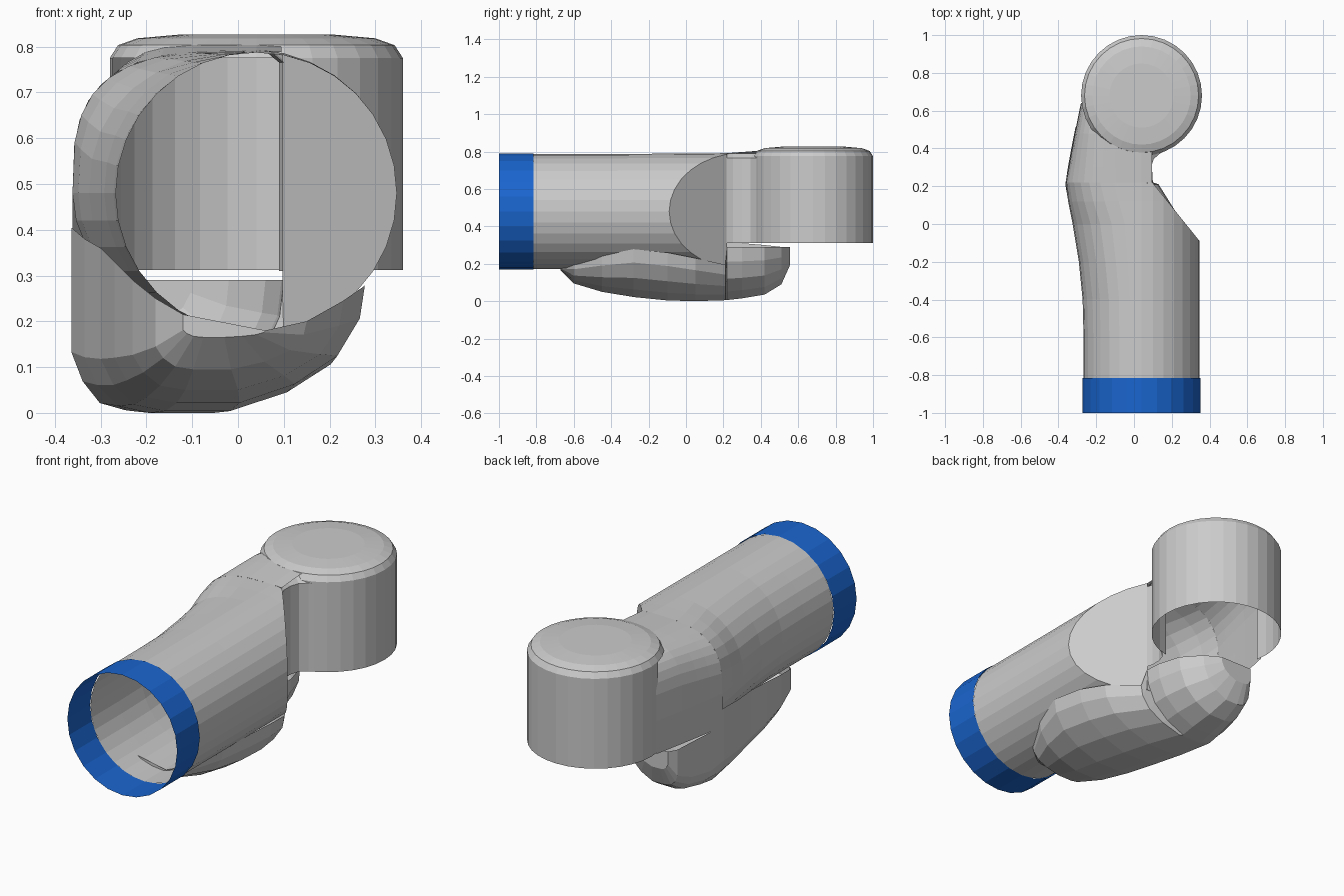
import bpy, bmesh
from math import sin, cos, pi, radians
from mathutils import Vector

if "Cube" in bpy.data.objects:
    bpy.data.objects.remove(bpy.data.objects["Cube"])

CX, CZ = 0.04, 0.48   # tube axis


def finish(name, bm):
    bmesh.ops.remove_doubles(bm, verts=bm.verts, dist=0.0005)
    bmesh.ops.recalc_face_normals(bm, faces=bm.faces)
    me = bpy.data.meshes.new(name)
    bm.to_mesh(me)
    bm.free()
    ob = bpy.data.objects.new(name, me)
    bpy.context.collection.objects.link(ob)
    return ob


def loft(bm, rings, closed=True):
    """Skin a series of point rings with quads."""
    rows = [[bm.verts.new(p) for p in r] for r in rings]
    n = len(rows[0])
    for a, b in zip(rows, rows[1:]):
        for i in range(n if closed else n - 1):
            j = (i + 1) % n
            bm.faces.new((a[i], a[j], b[j], b[i]))
    return rows


def lerp(table, t):
    if t <= table[0][0]:
        return table[0][1]
    for (a, va), (b, vb) in zip(table, table[1:]):
        if t <= b:
            return va + (vb - va) * (t - a) / (b - a)
    return table[-1][1]


LEFT = [(-0.45, -0.267), (-0.2, -0.292), (0, -0.325), (0.2, -0.365),
        (0.45, -0.32), (0.66, -0.277)]
SQUARE = [(-0.4, 2), (0.0, 2.3), (0.22, 3.2), (0.5, 3.8)]
HEIGHT = [(-0.4, 0.307), (0.2, 0.31), (0.36, 0.322), (0.5, 0.332)]


def body_point(y, ang):
    """Round on the right and below, squarer and wider at the upper left."""
    c, s = cos(ang), sin(ang)
    e = 2 / lerp(SQUARE, y) if c < 0 and s > 0 else 1
    rx = CX - lerp(LEFT, y) if c < 0 else 0.307
    rz = lerp(HEIGHT, y) if s > 0 else 0.307
    x = CX + rx * abs(c) ** e * (1 if c > 0 else -1)
    z = CZ + rz * abs(s) ** e * (1 if s > 0 else -1)
    return (x, y, z)


# Blue collar
bm = bmesh.new()
loft(bm, [[(CX + 0.313 * cos(2 * pi * i / 24), y, CZ + 0.31 * sin(2 * pi * i / 24))
           for i in range(24)] for y in (-1, -0.815)])
collar = finish("end_collar", bm)
blue = bpy.data.materials.new("blue")
blue.diffuse_color = (0.01, 0.13, 0.62, 1)
blue.use_nodes = True
blue.node_tree.nodes["Principled BSDF"].inputs["Base Color"].default_value = blue.diffuse_color
collar.data.materials.append(blue)

# Main tube, sliced by a slanted flat face on the right
bm = bmesh.new()
loft(bm, [[body_point(y, 2 * pi * i / 32) for i in range(32)]
          for y in (-0.82, -0.6, -0.4, -0.2, 0, 0.12, 0.22)])
cut = bmesh.ops.bisect_plane(
    bm, geom=bm.verts[:] + bm.edges[:] + bm.faces[:],
    plane_co=Vector((0.347, -0.09, 0)), plane_no=Vector((0.31, 0.25, 0)),
    clear_outer=True)
rim = [v for v in cut["geom_cut"] if isinstance(v, bmesh.types.BMVert)]
bm.faces.new(sorted(rim, key=lambda v: v.co.z))
finish("forearm_tube", bm)

# Neck: flat left wall and roof running into the joint housing
bm = bmesh.new()
rings = []
for y in (0.22, 0.3, 0.38, 0.48, 0.64):
    ring = [(0.095, y, CZ + lerp(HEIGHT, y) - 0.004)]
    ring += [body_point(y, radians(a)) for a in range(90, 181, 10)]
    ring.append((lerp(LEFT, y), y, 0.31))
    rings.append(ring)
loft(bm, rings, closed=False)
# right wall with a curved fillet
wall = [(0.1, 0.215), (0.09, 0.25), (0.09, 0.3), (0.105, 0.345), (0.14, 0.375), (0.2, 0.405)]
rows = loft(bm, [[(x, y, z) for x, y in wall] for z in (0.31, 0.765)], closed=False)
inner = [(0.07, 0.215), (0.06, 0.25), (0.06, 0.3), (0.075, 0.36), (0.11, 0.41), (0.18, 0.43)]
loft(bm, [[(x, y, 0.765) for x, y in wall], [(x, y, 0.79) for x, y in inner]], closed=False)
finish("neck", bm)

# Joint housing: capped drum, open below and towards the neck
bm = bmesh.new()
N = 32
loft(bm, [[(CX + r * cos(2 * pi * i / N), 0.68 + r * sin(2 * pi * i / N), z)
           for i in range(N)]
          for r, z in ((0.32, 0.312), (0.32, 0.775), (0.302, 0.803),
                       (0.26, 0.818), (0.17, 0.826), (0.001, 0.826))])
opening = [f for f in bm.faces if f.calc_center_median().z < 0.7
           and f.calc_center_median().x < 0.1 and f.calc_center_median().y < 0.6]
bmesh.ops.delete(bm, geom=opening, context='FACES')
finish("joint_housing", bm)

# Lower fairing: y, left x, left top, right x, right top, bottom
bm = bmesh.new()
stations = [
    (-0.67, -0.12, 0.215, 0.06, 0.18, 0.165),
    (-0.6, -0.18, 0.25, 0.15, 0.20, 0.095),
    (-0.45, -0.23, 0.29, 0.23, 0.245, 0.05),
    (-0.28, -0.27, 0.33, 0.277, 0.278, 0.022),
    (-0.1, -0.30, 0.36, 0.265, 0.26, 0.004),
    (0.05, -0.335, 0.38, 0.23, 0.23, 0.0),
    (0.21, -0.364, 0.405, 0.13, 0.195, 0.005),
    (0.22, -0.362, 0.40, 0.10, 0.29, 0.006),
    (0.3, -0.35, 0.31, 0.095, 0.29, 0.015),
    (0.42, -0.328, 0.30, 0.06, 0.29, 0.035),
    (0.51, -0.31, 0.29, -0.02, 0.29, 0.09),
    (0.555, -0.285, 0.29, -0.10, 0.29, 0.19)]
rings = []
for y, xl, zl, xr, zr, b in stations:
    w, hl, hr = xr - xl, zl - b, zr - b
    rings.append([(xl + u * w, y, b + v * h) for u, v, h in (
        (0, 1, hl), (0, 0.32, hl), (0.05, 0.16, hl), (0.13, 0.04, hl), (0.25, 0, hl),
        (0.5, 0, hl), (0.72, 0.16, hr), (0.89, 0.4, hr), (0.98, 0.72, hr), (1, 1, hr))])
rows = loft(bm, rings, closed=False)
bm.faces.new(rows[0])
bm.faces.new(rows[-1])
finish("lower_fairing", bm)
